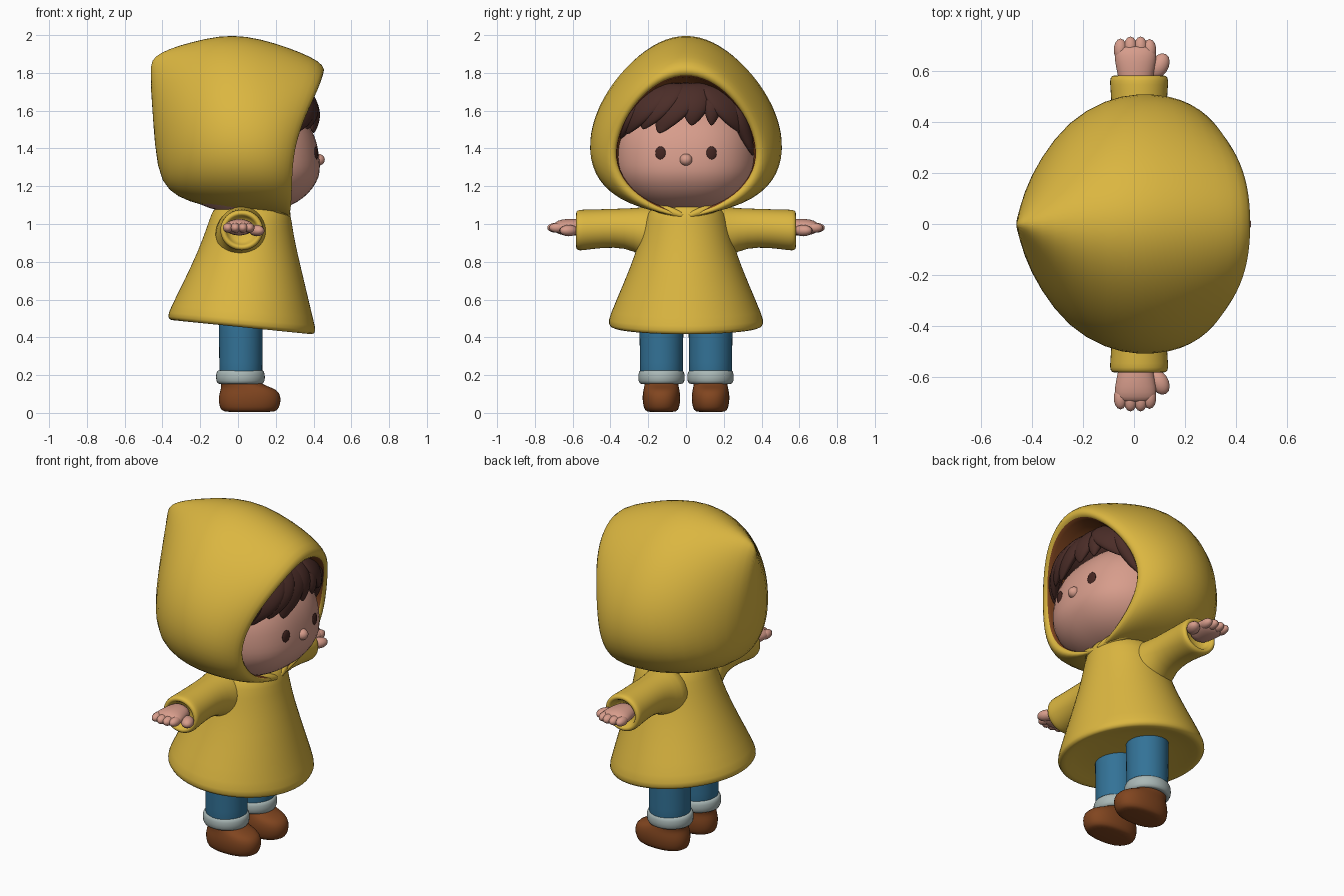
import bpy, bmesh, math
from mathutils import Vector, Matrix

cube = bpy.data.objects.get("Cube")
if cube:
    bpy.data.objects.remove(cube, do_unlink=True)


def material(name, rgb):
    m = bpy.data.materials.new(name)
    m.use_nodes = True
    m.diffuse_color = (*rgb, 1)
    m.node_tree.nodes["Principled BSDF"].inputs["Base Color"].default_value = (*rgb, 1)
    return m


YELLOW = material("raincoat yellow", (.71, .47, .052))
SKIN = material("skin", (.68, .335, .26))
BLUE = material("denim blue", (.033, .17, .31))
GREY = material("cuff grey", (.40, .48, .47))
BROWN = material("leather brown", (.22, .06, .014))
HAIR = material("hair brown", (.07, .026, .021))
EYE = material("eye brown", (.06, .02, .016))

X, Y, Z = Vector((1, 0, 0)), Vector((0, 1, 0)), Vector((0, 0, 1))


def finish(bm, name, mats, subdiv=0):
    bmesh.ops.recalc_face_normals(bm, faces=bm.faces)
    for f in bm.faces:
        f.smooth = True
    me = bpy.data.meshes.new(name)
    bm.to_mesh(me)
    bm.free()
    for m in mats:
        me.materials.append(m)
    ob = bpy.data.objects.new(name, me)
    bpy.context.collection.objects.link(ob)
    if subdiv:
        s = ob.modifiers.new("smooth", "SUBSURF")
        s.levels = s.render_levels = subdiv
    return ob


def ring(center, a, b, u=X, v=Y, n=20, power=2):
    def c(t):
        return math.copysign(abs(t) ** (2 / power), t)
    return [Vector(center) + u * a * c(math.cos(2 * math.pi * i / n))
            + v * b * c(math.sin(2 * math.pi * i / n)) for i in range(n)]


def loft(name, rings, mats, subdiv=1, lining_from=None):
    """Skin a list of equal rings and cap both ends."""
    bm = bmesh.new()
    loops = [[bm.verts.new(p) for p in r] for r in rings]
    n = len(loops[0])
    for k in range(len(loops) - 1):
        for i in range(n):
            j = (i + 1) % n
            f = bm.faces.new((loops[k][i], loops[k][j], loops[k + 1][j], loops[k + 1][i]))
            if lining_from is not None and k >= lining_from:
                f.material_index = 1
    bm.faces.new(loops[0])
    last = bm.faces.new(loops[-1])
    if lining_from is not None:
        last.material_index = 1
    return finish(bm, name, mats, subdiv)


def ellipsoid(name, center, radii, mat, turn=0, seg=20):
    bm = bmesh.new()
    bmesh.ops.create_uvsphere(bm, u_segments=seg, v_segments=seg // 2 + 2, radius=1)
    bm.transform(Matrix.Translation(center) @ Matrix.Rotation(turn, 4, "Z")
                 @ Matrix.Diagonal((*radii, 1)))
    return finish(bm, name, [mat])


def boxy_sphere(center, radii, power):
    bm = bmesh.new()
    bmesh.ops.create_uvsphere(bm, u_segments=48, v_segments=32, radius=1)
    for v in bm.verts:
        d = sum(abs(c) ** power for c in v.co) ** (1 / power)
        v.co = center + Vector([c * r / d for c, r in zip(v.co, radii)])
    return bm


def boxy_front(center, radii, power, y, z):
    t = 1 - abs(y / radii.y) ** power - abs((z - center.z) / radii.z) ** power
    return center.x + radii.x * max(t, 0) ** (1 / power)


# Hood: slanted egg rings from the pinched back to the rim, then the lining
def egg(xt, zt, xb, zb, w, taper=.25, bow=0, low=.85, n=32):
    pts = []
    for i in range(n):
        a = 2 * math.pi * i / n
        c, s = math.cos(a), math.sin(a)
        v = (1 + c) / 2
        side = math.copysign(abs(s) ** (low if c < 0 else 1), s) * (1 - taper * c)
        pts.append(Vector((xb + (xt - xb) * v - bow * s ** 4, w * side, zb + (zt - zb) * v)))
    return pts


hood = [(-.47, 1.845, -.45, 1.56, .015, .5), (-.44, 1.89, -.43, 1.28, .115, .4),
        (-.365, 1.93, -.37, 1.17, .245, .35), (-.25, 1.965, -.26, 1.115, .39, .3),
        (-.10, 2.0, -.12, 1.08, .475), (.04, 2.0, 0, 1.065, .50),
        (.20, 1.96, .12, 1.06, .49, .25, .01), (.335, 1.91, .20, 1.05, .46, .23, .03, .9),
        (.43, 1.865, .25, 1.04, .425, .22, .05, 1.05), (.465, 1.82, .275, 1.035, .395, .2, .055, 1.2),
        (.445, 1.785, .27, 1.05, .365, .17, .055, 1.4), (.40, 1.775, .23, 1.06, .365, .17, .05, 1.3),
        (.12, 1.74, .06, 1.13, .35)]
loft("hood", [egg(*h) for h in hood], [YELLOW, BROWN], 1, 10)

# Head: rounded sphere, forehead leaning back
HEAD = (Vector((.045, 0, 1.375)), Vector((.4, .385, .315)), 2.4)


def lean(z):
    return .16 * max(0, z - 1.26)


def face_x(y, z):
    return boxy_front(*HEAD, y, z) - lean(z)


bm = boxy_sphere(*HEAD)
for v in bm.verts:
    v.co.x -= lean(v.co.z)
finish(bm, "head", [SKIN])
ellipsoid("nose", (face_x(0, 1.34) - .008, 0, 1.34), (.036, .034, .032), SKIN)
for side, label in ((1, "left"), (-1, "right")):
    y = side * .135
    ellipsoid(label + "_eye", (face_x(y, 1.375), y, 1.375), (.009, .028, .036), EYE, side * .2)

# Hair: cap closed under the hood, with swept bangs
CAP = (Vector((.02, 0, 1.5)), Vector((.37, .385, .3)), 2.5)
bm = boxy_sphere(*CAP)
bmesh.ops.bisect_plane(bm, geom=bm.verts[:] + bm.edges[:] + bm.faces[:],
                       plane_co=(0, 0, 1.6), plane_no=(0, 0, -1), clear_outer=True)
bmesh.ops.holes_fill(bm, edges=[e for e in bm.edges if e.is_boundary])
finish(bm, "hair_cap", [HAIR])


def bang(name, y0, z0, y1, z1, width):
    rings = []
    for k in range(10):
        t = k / 9
        y = y0 + (y1 - y0) * t ** 1.3
        z = z0 + (z1 - z0) * t
        x = max(boxy_front(*CAP, y, z), face_x(y, z)) + .018
        r = max(.08, (1 - t ** 3) ** .75)
        outward = Vector((x, y * 1.1, 0)).normalized()
        rings.append(ring((x, y, z), .04 * r, width * r, outward, Z.cross(outward), 12))
    loft(name, rings, [HAIR])


bangs = [(-.26, 1.67, -.345, 1.45, .05), (-.17, 1.74, -.31, 1.475, .11),
         (-.10, 1.75, -.225, 1.50, .11), (.0, 1.75, -.14, 1.48, .11),
         (.07, 1.75, .03, 1.52, .085), (.15, 1.74, .135, 1.52, .06),
         (.17, 1.74, .29, 1.48, .11), (.26, 1.68, .355, 1.36, .055)]
for i, b in enumerate(bangs):
    bang("hair_bang_%d" % (i + 1), *b)

# Coat body: flared, hem tilted lower at the front
coat = [(.49, .015, .20, .22), (.465, .015, .33, .35), (.45, .02, .375, .39),
        (.47, .02, .398, .417), (.52, .02, .382, .405), (.68, .035, .325, .335),
        (.85, .05, .265, .265), (.97, .06, .23, .235), (1.06, .07, .21, .21),
        (1.12, .07, .18, .15)]
body = []
for z, cx, rx, ry in coat:
    tilt = .1 * max(0, 1 - (z - .46) / .4)
    body.append([p - Z * tilt * p.x for p in ring((cx, 0, z), rx, ry, n=32)])
loft("coat_body", body, [YELLOW])

for side, label in ((1, "left"), (-1, "right")):
    # Collar flap under the chin
    flap = [(.265, .0, 1.04, .016), (.255, .07, 1.062, .026),
            (.22, .14, 1.085, .03), (.16, .2, 1.1, .02)]
    loft(label + "_collar_flap", [ring((x, side * y, z), r, r, X, Z, 12)
                                  for x, y, z, r in flap], [YELLOW])

    # Sleeve with a turned-in cuff
    sleeve = [(.10, .93, .16, .17), (.20, .945, .135, .15), (.27, .972, .112, .113),
              (.38, .98, .107, .102), (.50, .972, .111, .106), (.55, .968, .116, .11),
              (.575, .967, .115, .108), (.585, .967, .10, .092), (.575, .967, .08, .075),
              (.53, .967, .078, .072)]
    loft(label + "_sleeve", [ring((.02, side * y, z), rx, rz, X, Z)
                             for y, z, rx, rz in sleeve], [YELLOW])
    # Hand: palm, four fingers and a thumb
    palm = [(.53, .06, .04), (.58, .07, .044), (.64, .083, .045), (.68, .083, .036), (.70, .06, .02)]
    loft(label + "_palm", [ring((.006, side * y, .983), rx, rz, X, Z)
                           for y, rx, rz in palm], [SKIN])
    for i, (x, y) in enumerate(((-.053, .682), (-.014, .69), (.026, .69), (.061, .68))):
        ellipsoid("%s_finger_%d" % (label, i + 1), (x, side * y, .98),
                  (.027, .045, .026), SKIN, 0, 14)
    ellipsoid(label + "_thumb", (.1, side * .62, .965), (.036, .053, .03),
              SKIN, -side * .5, 14)

    # Trouser leg and rolled cuff
    y = side * .13
    loft(label + "_trouser_leg", [ring((.015, y, z), r, r) for z, r in
                                  ((.17, .11), (.18, .116), (.35, .116), (.52, .12), (.53, .11))],
         [BLUE])
    loft(label + "_trouser_cuff", [ring((.013, y, z), r, r * .95) for z, r in
                                   ((.165, .09), (.148, .115), (.165, .132), (.21, .132),
                                    (.229, .12), (.222, .10))], [GREY])
    # Shoe: rounded foot and ankle
    shoe = [(.004, .06, .125, .07), (.012, .06, .152, .09), (.05, .062, .166, .1),
            (.09, .062, .166, .102), (.122, .058, .152, .096), (.14, .035, .125, .092),
            (.16, .01, .105, .09), (.19, .01, .095, .088)]
    loft(label + "_shoe", [ring((cx, y, z), rx, ry, power=2.3)
                           for z, cx, rx, ry in shoe], [BROWN])
